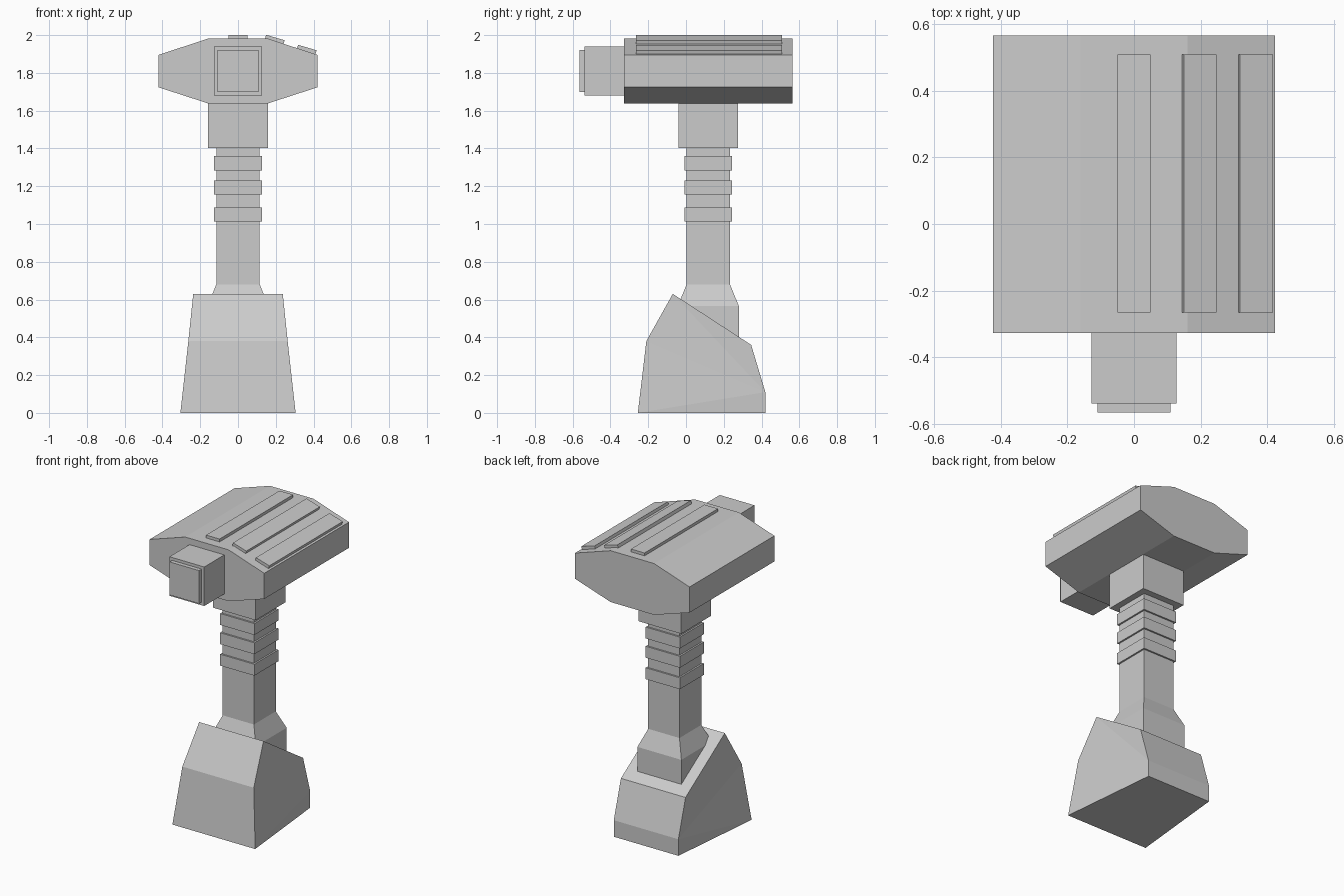
import bpy
import math

if "Cube" in bpy.data.objects:
    bpy.data.objects.remove(bpy.data.objects["Cube"])


def make_mesh(name, verts, faces):
    me = bpy.data.meshes.new(name)
    me.from_pydata(verts, [], faces)
    me.update()
    ob = bpy.data.objects.new(name, me)
    bpy.context.collection.objects.link(ob)
    return ob


def box(name, x, y, z, tilt=0.0):
    """Box from (centre, half size) pairs, tilted about the y axis."""
    bpy.ops.mesh.primitive_cube_add(size=2, location=(x[0], y[0], z[0]),
                                    rotation=(0, tilt, 0))
    ob = bpy.context.object
    ob.name = name
    ob.scale = (x[1], y[1], z[1])
    return ob


def span(lo, hi):
    return ((lo + hi) / 2, (hi - lo) / 2)


def square_loft(name, cy, rings):
    """Square sections (z, half width) stacked around x=0, y=cy."""
    verts = [(sx * h, cy + sy * h, z) for z, h in rings
             for sx, sy in ((-1, -1), (1, -1), (1, 1), (-1, 1))]
    faces = [(3, 2, 1, 0)]
    for r in range(len(rings) - 1):
        a = r * 4
        faces += [(a + i, a + (i + 1) % 4, a + 4 + (i + 1) % 4, a + 4 + i)
                  for i in range(4)]
    n = len(verts)
    faces.append((n - 4, n - 3, n - 2, n - 1))
    return make_mesh(name, verts, faces)


# Base: side profile (y, z, half width), wider at the front
base = [(-0.255, 0, 0.305), (0.42, 0, 0.238), (0.42, 0.11, 0.238),
        (0.345, 0.36, 0.238), (-0.07, 0.63, 0.237), (-0.21, 0.38, 0.263)]
verts = [(s * w, y, z) for s in (1, -1) for y, z, w in base]
faces = [((i + 1) % 6, i, i + 6, (i + 1) % 6 + 6) for i in range(6)]
for a, b in ((3, 4), (4, 5), (5, 0), (0, 1)):
    faces += [(2, a, b), (8, b + 6, a + 6)]
make_mesh("battery_base", verts, faces)

# Handle with flared foot, collar and grip rings
CY = 0.118
square_loft("handle", CY, [(0.30, 0.162), (0.565, 0.162), (0.68, 0.115), (1.41, 0.115)])
square_loft("collar", CY, [(1.402, 0.158), (1.66, 0.158)])
for z in (1.05, 1.193, 1.321):
    square_loft("grip_ring", CY, [(z - 0.038, 0.126), (z + 0.038, 0.126)])

# Head: eight-sided profile run along y
half = [(0.16, 1.639), (0.422, 1.724), (0.422, 1.895), (0.16, 1.981)]
prof = half + [(-x, z) for x, z in reversed(half)]
n = len(prof)
verts = [(x, y, z) for y in (-0.327, 0.565) for x, z in prof]
faces = [tuple(range(n)), tuple(reversed(range(n, 2 * n)))]
faces += [((i + 1) % n, i, i + n, (i + 1) % n + n) for i in range(n)]
make_mesh("head", verts, faces)

# Snout and its front plate
box("snout", (0, 0.128), span(-0.538, -0.30), span(1.679, 1.939))
box("snout_plate", (0, 0.109), span(-0.565, -0.53), span(1.70, 1.92))

# Raised strips on top and on the right slope
strip_y = span(-0.265, 0.508)
box("top_strip", (0, 0.05), strip_y, span(1.97, 2.0))
for x, z in ((0.195, 1.977), (0.364, 1.924)):
    box("slope_strip", (x, 0.051), strip_y, (z, 0.0105), math.radians(16.5))
